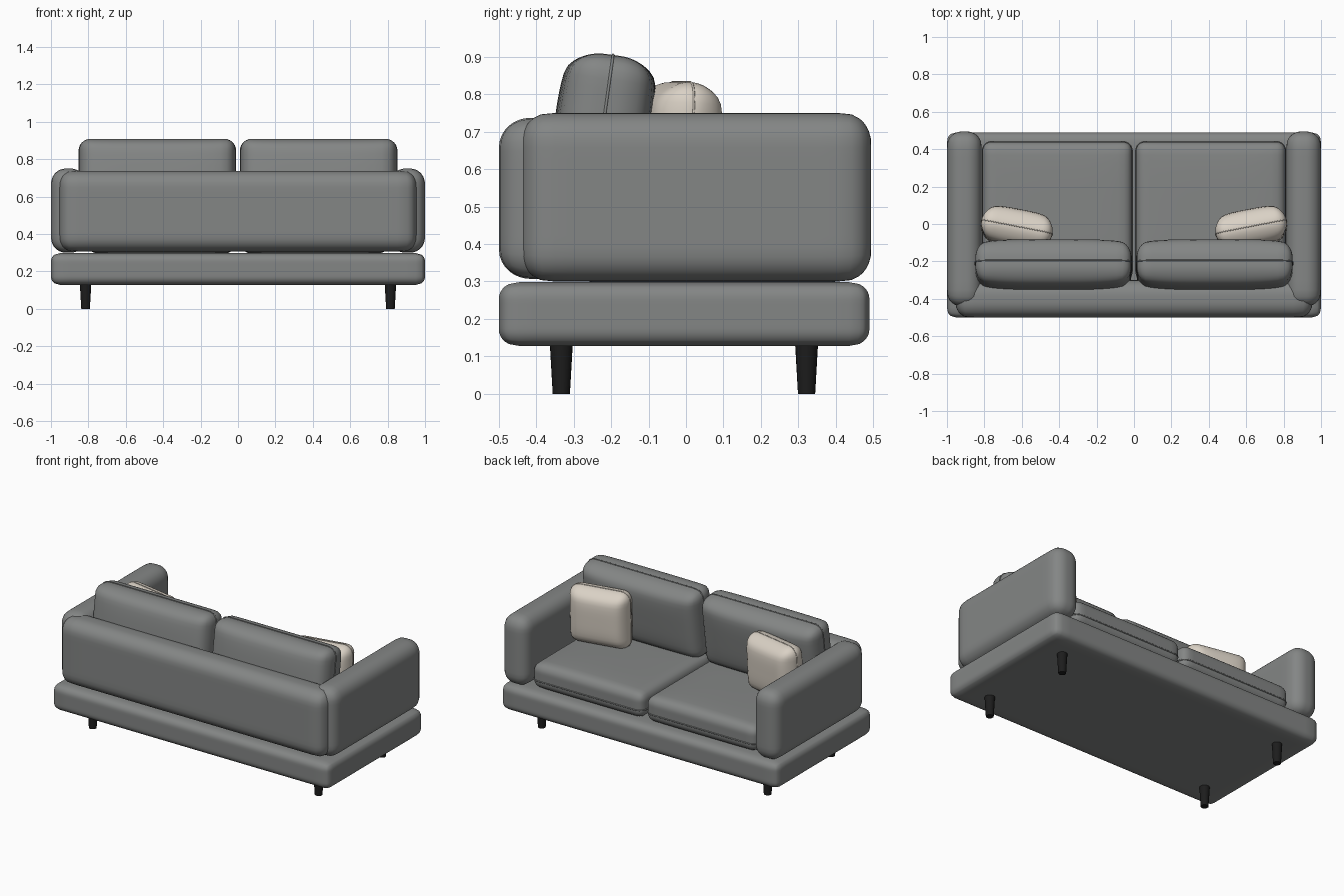
import bpy, bmesh, math
from mathutils import Vector, Matrix

cube = bpy.data.objects.get("Cube")
if cube:
    bpy.data.objects.remove(cube, do_unlink=True)


def material(name, rgb, rough):
    m = bpy.data.materials.new(name)
    m.use_nodes = True
    m.diffuse_color = (*rgb, 1)
    bsdf = m.node_tree.nodes["Principled BSDF"]
    bsdf.inputs["Base Color"].default_value = (*rgb, 1)
    bsdf.inputs["Roughness"].default_value = rough
    return m


GREY = material("grey fabric", (0.23, 0.238, 0.235), 0.9)
CREAM = material("cream fabric", (0.70, 0.64, 0.56), 0.9)
BLACK = material("black legs", (0.012, 0.012, 0.012), 0.5)


def add_object(name, bm, mat, matrix):
    mesh = bpy.data.meshes.new(name)
    bm.to_mesh(mesh)
    bm.free()
    mesh.materials.append(mat)
    ob = bpy.data.objects.new(name, mesh)
    bpy.context.collection.objects.link(ob)
    ob.matrix_world = matrix
    mesh.shade_smooth()
    return ob


def soft_box(name, size, radius, mat, matrix, crown=0.0, axis=2, cuts=19):
    """Upholstered block: elliptical rounded edges, with faces puffed along one axis."""
    half = Vector(size) / 2
    bm = bmesh.new()
    bmesh.ops.create_cube(bm, size=2)
    bmesh.ops.subdivide_edges(bm, edges=bm.edges[:], cuts=cuts, use_grid_fill=True)
    others = [i for i in range(3) if i != axis]
    for v in bm.verts:
        # crowd the grid towards the edges, then round them
        p = Vector([math.sin(c * math.pi / 2) * h for c, h in zip(v.co, half)])
        core = Vector([max(r - h, min(h - r, c)) for c, h, r in zip(p, half, radius)])
        d = Vector([(a - b) / r for a, b, r in zip(p, core, radius)]).normalized()
        p = core + Vector([a * r for a, r in zip(d, radius)])
        puff = crown * p[axis] / half[axis]
        for i in others:
            puff *= 1 - (p[i] / half[i]) ** 4
        p[axis] += puff
        v.co = p
    return add_object(name, bm, mat, matrix)


def piping(name, size, radius, mat, matrix, axis=2, offset=0.0, thick=0.004):
    """Thin sewn cord running round a cushion, in the plane across the given axis."""
    a, b = [i for i in range(3) if i != axis]
    ring = []
    for k, (sa, sb) in enumerate(((1, 1), (-1, 1), (-1, -1), (1, -1))):
        for s in range(7):
            t = (k + s / 6) * math.pi / 2
            p = Vector((0, 0, 0))
            p[a] = sa * (size[a] / 2 - radius[a]) + radius[a] * math.cos(t)
            p[b] = sb * (size[b] / 2 - radius[b]) + radius[b] * math.sin(t)
            p[axis] = offset
            ring.append(p)
    bm = bmesh.new()
    loops = []
    up = Vector([1 if i == axis else 0 for i in range(3)])
    for i, p in enumerate(ring):
        out = (ring[(i + 1) % len(ring)] - ring[i - 1]).cross(up).normalized()
        loops.append([bm.verts.new(p + thick * (out * math.cos(q) + up * math.sin(q)))
                      for q in [j * math.pi / 3 for j in range(6)]])
    for i, cur in enumerate(loops):
        nxt = loops[(i + 1) % len(loops)]
        for j in range(6):
            bm.faces.new((cur[j], cur[(j + 1) % 6], nxt[(j + 1) % 6], nxt[j]))
    bmesh.ops.recalc_face_normals(bm, faces=bm.faces[:])
    return add_object(name, bm, mat, matrix)


def at(x, y, z, rx=0, rz=0):
    return (Matrix.Translation((x, y, z)) @ Matrix.Rotation(math.radians(rz), 4, "Z")
            @ Matrix.Rotation(math.radians(rx), 4, "X"))


# Base and backrest
soft_box("base", (2.0, 0.99, 0.17), (0.045, 0.05, 0.045), GREY, at(0, -0.005, 0.213))
soft_box("backrest", (1.91, 0.2, 0.43), (0.07, 0.085, 0.08), GREY, at(0, -0.4, 0.522))

for side, s in (("left", 1), ("right", -1)):
    # Arm
    soft_box(side + "_arm", (0.185, 0.935, 0.45), (0.08, 0.075, 0.08), GREY,
             at(s * 0.907, 0.027, 0.525))

    # Seat cushion
    size, rad = (0.8, 0.74, 0.16), (0.05, 0.05, 0.05)
    place = at(s * 0.41, 0.07, 0.383)
    soft_box(side + "_seat_cushion", size, rad, GREY, place, crown=0.012)
    piping(side + "_seat_piping", size, rad, GREY, place, offset=-0.025)

    # Back cushion, leaning slightly forward
    size, rad = (0.835, 0.205, 0.45), (0.06, 0.08, 0.06)
    place = at(s * 0.431, -0.226, 0.682, rx=-8)
    soft_box(side + "_back_cushion", size, rad, GREY, place, crown=0.028, axis=1)
    piping(side + "_back_piping", size, rad, GREY, place, axis=1)

    # Throw pillow, turned towards the middle
    size, rad = (0.385, 0.13, 0.37), (0.06, 0.06, 0.06)
    place = at(s * 0.627, -0.022, 0.647, rx=-3, rz=s * 11)
    soft_box(side + "_throw_pillow", size, rad, CREAM, place, crown=0.035, axis=1)
    piping(side + "_pillow_piping", size, rad, CREAM, place, axis=1, thick=0.003)

    # Tapered legs
    for end, y in (("front", 0.322), ("back", -0.333)):
        bm = bmesh.new()
        bmesh.ops.create_cone(bm, cap_ends=True, segments=20, radius1=0.023,
                              radius2=0.031, depth=0.14)
        leg = add_object(f"{side}_{end}_leg", bm, BLACK, at(s * 0.815, y, 0.07))
        leg.data.set_sharp_from_angle(angle=math.radians(40))
